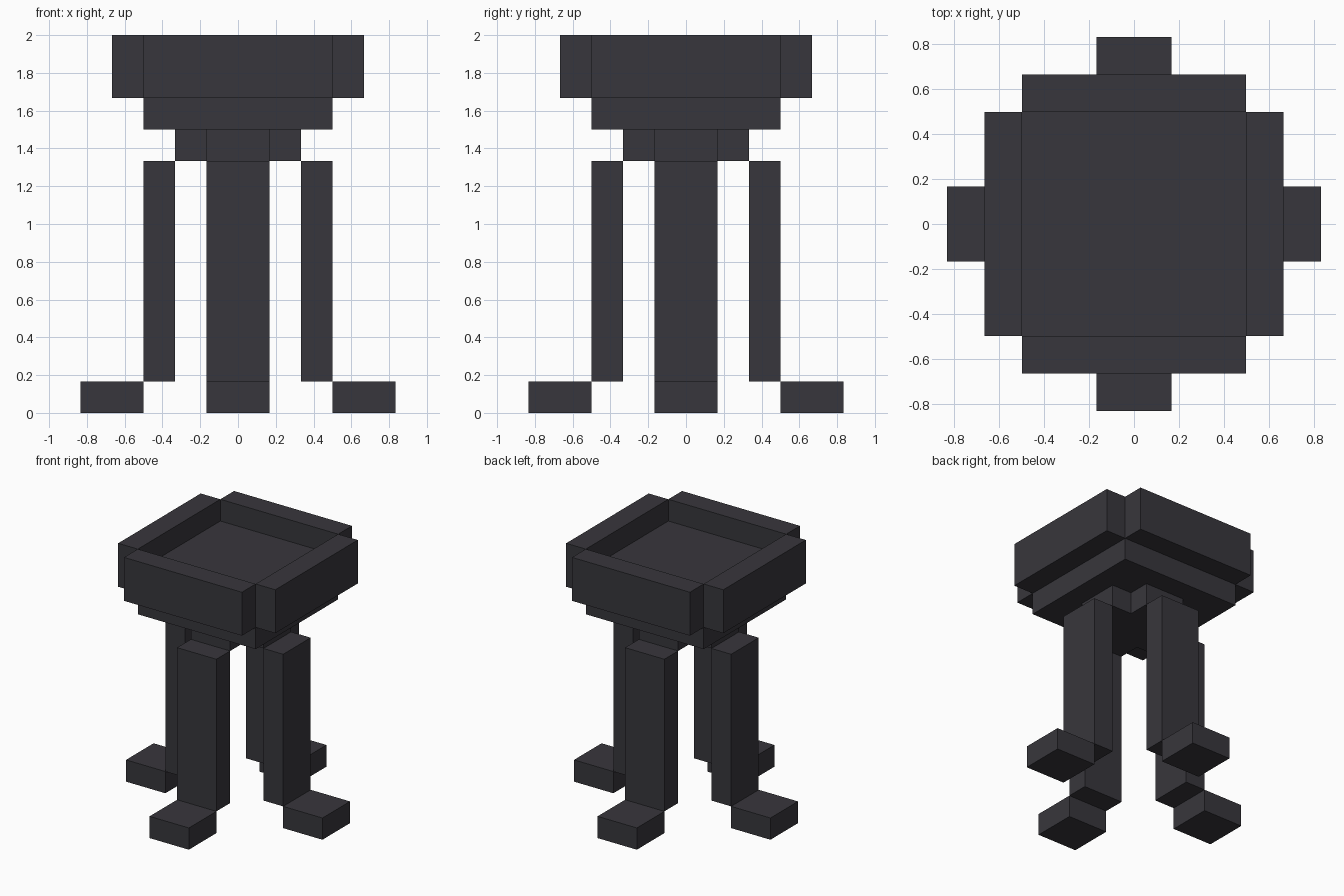
import bpy, bmesh, math
from mathutils import Matrix

if "Cube" in bpy.data.objects:
    bpy.data.objects.remove(bpy.data.objects["Cube"])

U = 1 / 6  # block size that every part is built from

charcoal = bpy.data.materials.new("charcoal")
charcoal.diffuse_color = (0.039, 0.037, 0.045, 1)
charcoal.use_nodes = True
charcoal.node_tree.nodes["Principled BSDF"].inputs["Base Color"].default_value = charcoal.diffuse_color


def add_object(name, bm):
    bmesh.ops.recalc_face_normals(bm, faces=bm.faces[:])
    mesh = bpy.data.meshes.new(name)
    bm.to_mesh(mesh)
    bm.free()
    mesh.materials.append(charcoal)
    obj = bpy.data.objects.new(name, mesh)
    bpy.context.collection.objects.link(obj)


def box(name, x, y, z, turn=0):
    """Box from (min, max) ranges in blocks, turned about the z axis."""
    bm = bmesh.new()
    bmesh.ops.create_cube(bm, size=1)
    size = [(b - a) * U for a, b in (x, y, z)]
    mid = [(a + b) / 2 * U for a, b in (x, y, z)]
    bm.transform(Matrix.Rotation(turn, 4, 'Z') @ Matrix.Translation(mid)
                 @ Matrix.Diagonal((*size, 1)))
    add_object(name, bm)


# Solid tray floor
box("tray_floor", (-3, 3), (-3, 3), (9, 11))

# Cross-shaped brace below the tray
bm = bmesh.new()
outline = []
for i in range(4):
    rot = Matrix.Rotation(i * math.pi / 2, 3, 'Z')
    for p in ((2, -1), (2, 1), (1, 1)):
        outline.append(bm.verts.new(rot @ Matrix.Translation((p[0] * U, p[1] * U, 8 * U)).translation))
face = bm.faces.new(outline)
ext = bmesh.ops.extrude_face_region(bm, geom=[face])
top = [v for v in ext["geom"] if isinstance(v, bmesh.types.BMVert)]
bmesh.ops.translate(bm, verts=top, vec=(0, 0, U))
add_object("cross_brace", bm)

# Rim wall, leg and foot on each of the four sides
for i, side in enumerate(("right", "back", "left", "front")):
    turn = i * math.pi / 2
    box(f"{side}_rim", (3, 4), (-3, 3), (10, 12), turn)
    box(f"{side}_leg", (2, 3), (-1, 1), (1, 8), turn)
    box(f"{side}_foot", (3, 5), (-1, 1), (0, 1), turn)
